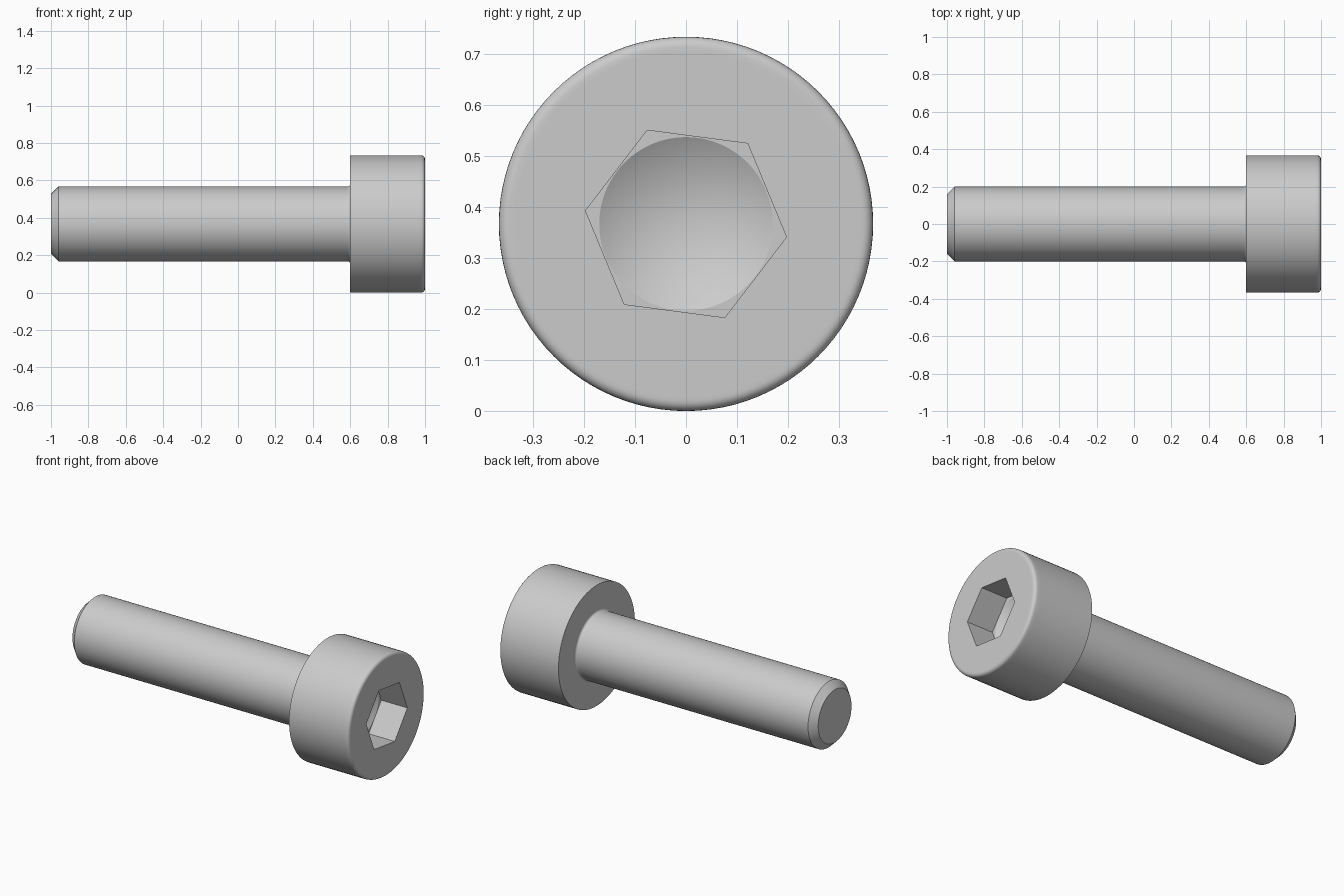
import bpy
import bmesh
from math import sin, cos, pi, radians

if "Cube" in bpy.data.objects:
    bpy.data.objects.remove(bpy.data.objects["Cube"], do_unlink=True)

SEGMENTS = 96            # multiple of six, so the socket corners fall on vertices
TWIST = radians(-7.5)    # socket rotation about the screw axis
HEAD_R, SHANK_R, HEX_APOTHEM = 0.3667, 0.2, 0.172
HEAD_BACK, HEAD_FRONT = 0.6, 1.0
SOCKET_FLOOR = HEAD_FRONT - 0.175


def steel_material():
    mat = bpy.data.materials.new("steel_grey")
    colour = (0.6, 0.6, 0.6, 1)
    mat.use_nodes = True
    mat.diffuse_color = colour
    mat.node_tree.nodes["Principled BSDF"].inputs["Base Color"].default_value = colour
    return mat


def arc(cx, cr, radius, start, end, steps=5):
    """Quarter fillet in the (x, radius) profile plane."""
    angles = [radians(start + (end - start) * i / steps) for i in range(steps + 1)]
    return [(cx + radius * cos(a), cr + radius * sin(a)) for a in angles]


def hex_factor(angle):
    """Distance to a unit-apothem hexagon at an angle from one corner."""
    return 1 / cos(angle % (pi / 3) - pi / 6)


def ring(bm, x, radius, hexagonal=False):
    verts = []
    for i in range(SEGMENTS):
        a = 2 * pi * i / SEGMENTS
        # sample mid-corner exactly to avoid rounding at the hexagon corners
        r = radius * (hex_factor(2 * pi * (i % (SEGMENTS // 6)) / SEGMENTS) if hexagonal else 1)
        verts.append(bm.verts.new((x, r * cos(a + TWIST), HEAD_R + r * sin(a + TWIST))))
    return verts


# Outer profile from the chamfered tip to the rounded head rim
fillet, rim = 0.013, 0.02
profile = [(-1, 0.16), (-0.96, SHANK_R), (HEAD_BACK - 0.03, SHANK_R)]
profile += arc(HEAD_BACK - fillet, SHANK_R + fillet, fillet, -90, 0)
profile += [(HEAD_BACK, SHANK_R + 0.03), (HEAD_BACK, HEAD_R), (HEAD_FRONT - 0.04, HEAD_R)]
profile += arc(HEAD_FRONT - rim, HEAD_R - rim, rim, 90, 0)
profile += [(HEAD_FRONT, HEAD_R - 0.03)]

bm = bmesh.new()
rings = [ring(bm, x, r) for x, r in profile]

# Hexagonal socket, then the round rim of its drilled floor
rings.append(ring(bm, HEAD_FRONT, HEX_APOTHEM, True))
rings.append(ring(bm, SOCKET_FLOOR, HEX_APOTHEM, True))
rings.append(ring(bm, SOCKET_FLOOR, HEX_APOTHEM - 0.002))

for a, b in zip(rings, rings[1:]):
    for i in range(SEGMENTS):
        j = (i + 1) % SEGMENTS
        bm.faces.new((a[i], a[j], b[j], b[i]))

# Flat tip and conical drill point
bm.faces.new(rings[0])
point = bm.verts.new((SOCKET_FLOOR - 0.1, 0, HEAD_R))
for i in range(SEGMENTS):
    bm.faces.new((rings[-1][i], rings[-1][(i + 1) % SEGMENTS], point))
bmesh.ops.recalc_face_normals(bm, faces=bm.faces)

mesh = bpy.data.meshes.new("socket_cap_screw")
bm.to_mesh(mesh)
bm.free()
mesh.materials.append(steel_material())
screw = bpy.data.objects.new("socket_cap_screw", mesh)
bpy.context.collection.objects.link(screw)

bpy.ops.object.select_all(action="DESELECT")
screw.select_set(True)
bpy.context.view_layer.objects.active = screw
bpy.ops.object.shade_smooth_by_angle(angle=radians(25))
